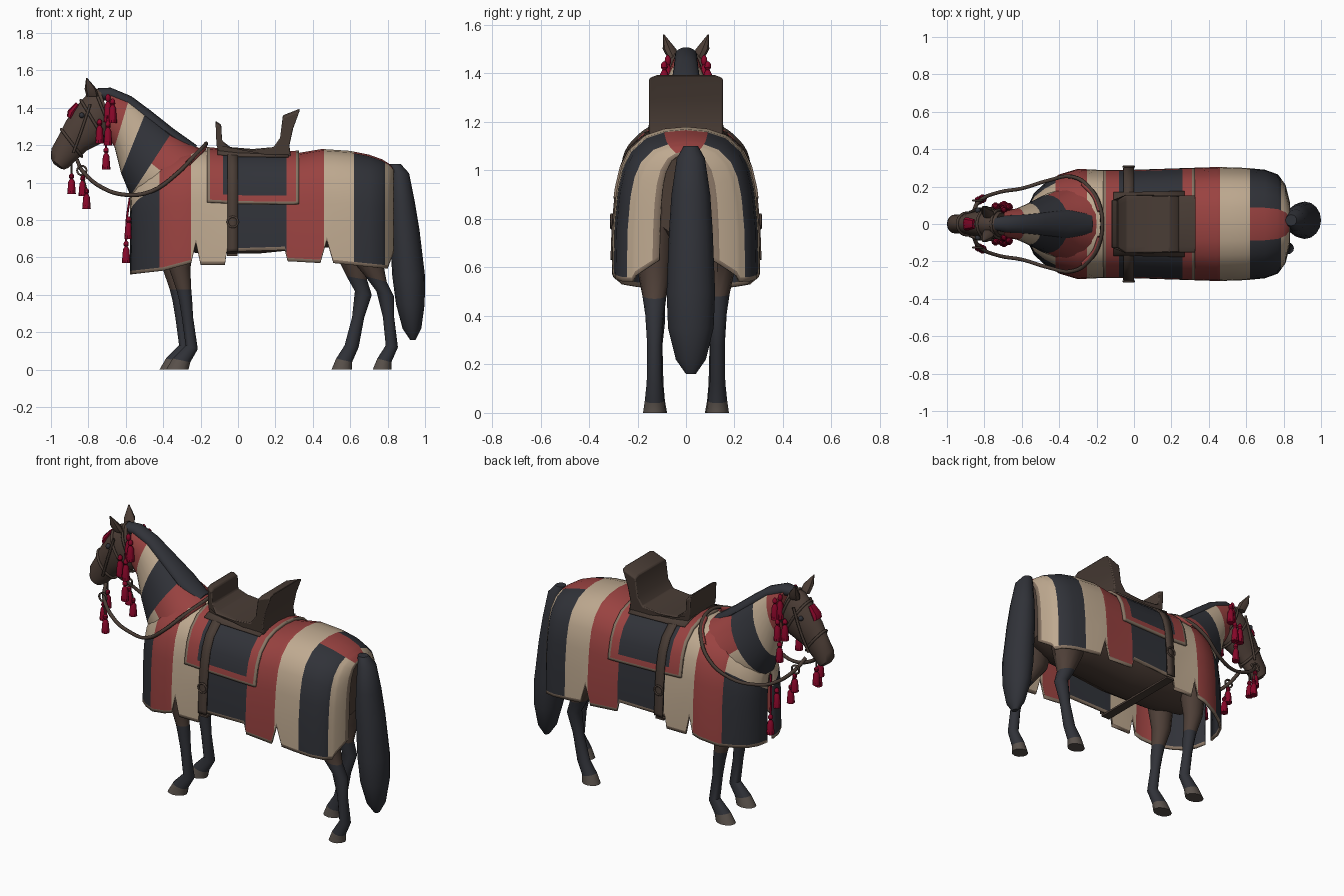
import bpy, bmesh, math

if "Cube" in bpy.data.objects:
    bpy.data.objects.remove(bpy.data.objects["Cube"])

def mat(name, r, g, b):
    m = bpy.data.materials.new(name)
    m.diffuse_color = (r, g, b, 1)
    m.use_nodes = True
    m.node_tree.nodes["Principled BSDF"].inputs["Base Color"].default_value = m.diffuse_color
    return m

COLS = [mat("red cloth", .32, .055, .052), mat("cream cloth", .52, .40, .28),
        mat("navy", .030, .032, .040), mat("tan trim", .25, .18, .13),
        mat("brown coat", .075, .049, .038), mat("leather", .067, .046, .036),
        mat("hoof grey", .10, .082, .07), mat("crimson tassel", .25, .002, .022)]
RED, CREAM, NAVY, TAN, COAT, LEATHER, HOOF, CRIMSON = range(8)

def finish(name, bm, rule=None):
    """Turn a bmesh into an object; rule is a colour, a function of face centre, or None to keep."""
    bmesh.ops.recalc_face_normals(bm, faces=bm.faces)
    if rule is not None:
        for f in bm.faces:
            f.material_index = rule(f.calc_center_median()) if callable(rule) else rule
    me = bpy.data.meshes.new(name)
    bm.to_mesh(me)
    bm.free()
    for m in COLS:
        me.materials.append(m)
    ob = bpy.data.objects.new(name, me)
    bpy.context.collection.objects.link(ob)
    return ob

def loft(name, secs, rule, y=0, side=1, n=16):
    """Ellipse rings (x0, z0, x1, z1, half width[, y]); a list rule gives one colour per band."""
    bm = bmesh.new()
    rings = []
    for s in secs:
        x0, z0, x1, z1, hw = s[:5]
        yc = y + side * (s[5] if len(s) > 5 else 0)
        ring = []
        for k in range(n):
            c, d = math.cos(k * math.tau / n), math.sin(k * math.tau / n)
            ring.append(bm.verts.new(((x0 + x1) / 2 + (x0 - x1) / 2 * c, yc + hw * d,
                                      (z0 + z1) / 2 + (z0 - z1) / 2 * c)))
        rings.append(ring)
    bands = rule if isinstance(rule, list) else None
    for i, (a, b) in enumerate(zip(rings, rings[1:])):
        for k in range(n):
            f = bm.faces.new((a[k], a[(k + 1) % n], b[(k + 1) % n], b[k]))
            if bands:
                f.material_index = bands[i](f.calc_center_median()) if callable(bands[i]) else bands[i]
    bm.faces.new(rings[0])
    bm.faces.new(rings[-1])
    return finish(name, bm, None if bands else rule)

def tube(name, pts, r, col, cyclic=False):
    cu = bpy.data.curves.new(name, 'CURVE')
    cu.dimensions = '3D'
    cu.bevel_depth, cu.bevel_resolution, cu.resolution_u = r, 1, 4
    sp = cu.splines.new('BEZIER')
    sp.bezier_points.add(len(pts) - 1)
    for p, co in zip(sp.bezier_points, pts):
        p.co = co
        p.handle_left_type = p.handle_right_type = 'AUTO'
    sp.use_cyclic_u = cyclic
    cu.materials.append(COLS[col])
    bpy.context.collection.objects.link(bpy.data.objects.new(name, cu))

def lerp(keys, x):
    for a, b in zip(keys, keys[1:]):
        if x <= b[0]:
            t = max(0, (x - a[0]) / (b[0] - a[0]))
            return [p + (q - p) * t for p, q in zip(a[1:], b[1:])]
    return list(keys[-1][1:])

# ---- cloth surface: top height and half width along x, hem with slits, cross profile
BODY = [(-.577, .93, .03), (-.565, .98, .10), (-.535, 1.03, .165), (-.48, 1.08, .215), (-.4, 1.14, .265),
        (-.3, 1.17, .295), (-.2, 1.18, .29), (0, 1.16, .29), (.3, 1.155, .3), (.45, 1.18, .305),
        (.6, 1.17, .3), (.7, 1.15, .29), (.77, 1.125, .265), (.81, 1.10, .21), (.835, 1.07, .11)]
HEM = [(-.58, .51), (-.4, .53), (-.25, .57), (-.225, .68), (-.2, .56), (-.07, .56), (-.06, .63),
       (.25, .64), (.265, .58), (.44, .57), (.475, .69), (.51, .57), (.7, .55), (.8, .54), (.835, .63)]
PROFILE = [(0, 1), (.3, .985), (.55, .94), (.76, .84), (.87, .72), (.93, .58), (.944, .525), (.95, .5), (.985, .3)]

def skin(name, xs, rows, grow, thick, rule):
    """Sheet following the cloth surface; rows counts profile points per side."""
    bm = bmesh.new()
    cols = []
    for x in xs:
        T, hw = lerp(BODY, x)
        hem = lerp(HEM, x)[0]
        half = [((hw + grow) * a, .6 + (T + grow - .6) * b) for a, b in PROFILE]
        half = (half + [(hw + grow, hem + .018), (hw + grow, hem)])[:rows]
        line = [(-y, z) for y, z in half[:0:-1]] + half
        cols.append([bm.verts.new((x, y, z)) for y, z in line])
    for a, b in zip(cols, cols[1:]):
        for k in range(len(a) - 1):
            f = bm.faces.new((a[k], a[k + 1], b[k + 1], b[k]))
            f.material_index = rule(f.calc_center_median(), min(k, len(a) - 2 - k))
    ob = finish(name, bm)
    if ob.data.polygons[len(cols[0]) // 2].normal.z < 0:
        ob.data.flip_normals()
    m = ob.modifiers.new("thickness", 'SOLIDIFY')
    m.thickness, m.offset = thick, -1

def stripes(c, edge):
    if edge == 0 or c.x > .828:
        return TAN
    if c.x > .62 and edge == 9:
        return RED
    if c.x < -.42:
        return CREAM if edge >= 6 else NAVY
    for limit, col in ((-.25, RED), (-.05, CREAM), (.26, NAVY), (.46, RED), (.62, CREAM), (.785, NAVY)):
        if c.x < limit:
            return col
    return CREAM

xs = sorted({k[0] for k in BODY} | {k[0] for k in HEM[1:]} | {-.42, -.05, .26, .46, .62, .785, .828})
skin("striped_cloth", xs, 11, 0, .012, stripes)

# Saddle pad with red frame and tan edge, and girth strap
skin("saddle_pad", [-.165, -.15, -.08, 0, .1, .26, .31, .325], 8, .014, .014,
     lambda c, e: TAN if e == 0 or not -.15 < c.x < .31 else NAVY if 2 <= e <= 4 and -.08 < c.x < .26 else RED)
skin("girth_strap", [-.055, 0], 11, .021, .01, lambda c, e: LEATHER)
bpy.ops.mesh.primitive_cube_add(size=1, location=(-.03, 0, .615))
belly = bpy.context.object
belly.name, belly.scale = "belly_strap", (.055, .6, .012)
belly.data.materials.append(COLS[LEATHER])
for s in (-1, 1):
    tube("girth_buckle", [(-.028 + .028 * math.cos(a), s * .307, .79 + .028 * math.sin(a))
                          for a in (0, 1.57, 3.14, 4.71)], .006, LEATHER, True)

# Neck cloth: slanted striped sections
loft("neck_cloth", [(-.695, 1.5, -.69, 1.24, .07), (-.58, 1.455, -.66, 1.19, .085),
                    (-.49, 1.385, -.625, 1.05, .11), (-.35, 1.275, -.575, .93, .155),
                    (-.27, 1.22, -.50, .86, .19), (-.2, 1.18, -.42, .82, .21)],
     [RED, CREAM, NAVY] + [lambda c: CREAM if c.x < -.41 and c.z < 1.07 else RED] * 2, n=24)
loft("mane", [(-.75, 1.505, -.72, 1.44, .035), (-.68, 1.508, -.68, 1.44, .046), (-.57, 1.462, -.6, 1.4, .05),
              (-.47, 1.388, -.5, 1.32, .06), (-.34, 1.285, -.37, 1.22, .075), (-.22, 1.2, -.24, 1.14, .055)], NAVY)

# Horse body, head, ears, eyes, tail
loft("body", [(-.53, 1.0, -.52, .78, .10), (-.42, 1.08, -.42, .66, .2), (-.2, 1.13, -.2, .62, .24),
              (.1, 1.12, .1, .62, .255), (.4, 1.13, .4, .65, .25), (.65, 1.12, .65, .66, .23),
              (.79, 1.06, .77, .72, .14)], COAT)
loft("head", [(-.74, 1.505, -.67, 1.3, .06), (-.80, 1.48, -.68, 1.24, .08), (-.855, 1.42, -.73, 1.21, .08),
              (-.92, 1.33, -.81, 1.17, .062), (-.965, 1.24, -.865, 1.12, .05),
              (-.998, 1.18, -.905, 1.08, .052), (-1, 1.13, -.93, 1.07, .048),
              (-.985, 1.1, -.95, 1.075, .025)], COAT)
loft("tail", [(.81, 1.1, .87, 1.1, .03), (.815, 1.05, .915, 1.05, .058), (.81, .9, .945, .9, .08),
              (.81, .75, .97, .75, .09), (.825, .5, 1, .5, .1), (.845, .35, .998, .35, .094),
              (.88, .22, .98, .22, .062), (.92, .16, .95, .16, .02)], NAVY, y=.02)
for s in (-1, 1):
    loft("ear", [(-.81, 1.46, -.745, 1.46, .024, .05), (-.82, 1.5, -.755, 1.5, .028, .068),
                 (-.812, 1.56, -.806, 1.56, .003, .092)], COAT, side=s, n=8)
    bpy.ops.mesh.primitive_uv_sphere_add(segments=10, ring_count=6, radius=.015, location=(-.835, s * .073, 1.36))
    bpy.context.object.name = "eye"
    bpy.context.object.data.materials.append(COLS[NAVY])

# Legs: coat on top, dark stockings, grey hooves
def leg_rule(c):
    return COAT if c.z > .46 else HOOF if c.z < .04 else NAVY
def front_leg(dx):
    return [(x0 + dx, z0, x1 + dx, z1, w) for x0, z0, x1, z1, w in
            [(-.43, .78, -.25, .78, .08), (-.41, .56, -.29, .54, .052), (-.365, .43, -.285, .43, .038),
             (-.35, .37, -.28, .37, .038), (-.335, .28, -.275, .28, .028), (-.315, .13, -.25, .11, .032),
             (-.385, .06, -.29, .04, .038), (-.42, 0, -.3, 0, .047)]]
loft("front_leg", front_leg(.035), leg_rule, y=-.125, n=12)
loft("front_leg", front_leg(0), leg_rule, y=.125, n=12)
loft("hind_leg", [(.52, .85, .79, .85, .1), (.58, .62, .77, .6, .075), (.68, .5, .795, .47, .05),
                  (.74, .42, .835, .39, .038), (.775, .28, .835, .28, .03), (.79, .13, .855, .12, .032),
                  (.745, .06, .82, .04, .04), (.72, 0, .82, 0, .047)], leg_rule, y=-.13, n=12)
loft("hind_leg", [(.48, .85, .77, .85, .1), (.52, .62, .72, .6, .075), (.58, .5, .69, .48, .05),
                  (.625, .42, .715, .4, .038), (.61, .28, .675, .28, .03), (.57, .13, .645, .12, .032),
                  (.525, .06, .61, .04, .04), (.5, 0, .61, 0, .047)], leg_rule, y=.13, n=12)

# Saddle: side profile extruded across, pommel narrowed
outline = [(-.12, 1.33), (-.09, 1.31), (-.085, 1.225), (-.04, 1.19), (.08, 1.18), (.19, 1.19), (.225, 1.24),
           (.24, 1.36), (.33, 1.395), (.295, 1.29), (.275, 1.2), (.285, 1.12), (-.09, 1.12), (-.115, 1.2)]
bm = bmesh.new()
rows = []
for y in (-.152, -.12, .12, .152):
    rows.append([bm.verts.new((x, y * (.85 if x < -.06 else 1),
                               z - (.012 if abs(y) > .15 and z > 1.3 else 0))) for x, z in outline])
for a, b in zip(rows, rows[1:]):
    for k in range(len(outline)):
        j = (k + 1) % len(outline)
        bm.faces.new((a[k], a[j], b[j], b[k]))
bm.faces.new(rows[0])
bm.faces.new(rows[-1])
saddle = finish("saddle", bm, LEATHER)
bev = saddle.modifiers.new("soft edges", 'BEVEL')
bev.width, bev.segments = .006, 2
skin("saddle_skirt", [-.11, 0, .1, .27], 3, .022, .012, lambda c, e: LEATHER)

# Bridle, reins
def head_band(name, x0, z0, x1, z1, hw):
    cx, cz = (x0 + x1) / 2, (z0 + z1) / 2
    tube(name, [(cx + (x0 - cx) * math.cos(a), hw * math.sin(a), cz + (z0 - cz) * math.cos(a))
                for a in [k * math.pi / 4 for k in range(8)]], .008, LEATHER, True)
head_band("noseband", -.945, 1.285, -.835, 1.14, .059)
head_band("brow_band", -.84, 1.44, -.705, 1.215, .083)
head_band("head_strap", -.765, 1.495, -.67, 1.26, .075)
half_rein = [(-.86, .06, 1.12), (-.83, .12, 1.06), (-.72, .17, .97), (-.6, .19, .935),
             (-.46, .232, .955), (-.33, .253, 1.045), (-.235, .19, 1.14), (-.185, .1, 1.19)]
tube("reins", half_rein + [(-.17, 0, 1.21)] + [(x, -y, z) for x, y, z in half_rein[::-1]], .011, LEATHER)

# Tassels
def tassel(x, y, top, h, r=.023):
    shape = [(0, .2), (.08, .55), (.2, .6), (.27, .35), (.4, .75), (1, 1)]
    loft("tassel", [(x - r * w, top - h * t, x + r * w, top - h * t, r * w) for t, w in shape], CRIMSON, y=y, n=10)
for s in (-1, 1):
    tube("cheek_strap", [(-.79, s * .082, 1.42), (-.84, s * .078, 1.27), (-.88, s * .062, 1.16)], .008, LEATHER)
    tube("bit_ring", [(-.835 + .025 * math.cos(a), s * .125, 1.065 + .025 * math.sin(a))
                      for a in (0, 1.57, 3.14, 4.71)], .006, LEATHER, True)
    for x, y, top, h in ((-.695, .075, 1.475, .15), (-.67, .09, 1.45, .13), (-.74, .092, 1.34, .13),
                         (-.695, .1, 1.33, .13), (-.705, .095, 1.19, .12), (-.83, .125, 1.04, .11),
                         (-.81, .135, .97, .11)):
        tassel(x, s * y, top, h)
    tube("tassel_cord", [(-.7, s * .095, 1.36), (-.705, s * .1, 1.26), (-.705, s * .095, 1.18)], .005, CRIMSON)
    tube("bit_cord", [(-.835, s * .125, 1.04), (-.82, s * .132, 1.0), (-.81, s * .135, .96)], .005, LEATHER)
    tube("wither_cord", [(-.18, s * .07, 1.19), (-.21, s * .15, 1.16), (-.27, s * .215, 1.1)], .016, RED)
tassel(-.89, 0, 1.05, .11)
tube("chin_cord", [(-.89, 0, 1.12), (-.89, 0, 1.04)], .005, LEATHER)
tassel(-.585, -.05, .82, .12)
tassel(-.598, .03, .69, .12)
tube("chest_cord", [(-.578, 0, .92), (-.595, .02, .8), (-.598, .03, .68)], .006, CRIMSON)
loft("forehead_tassel", [(-.865, 1.43, -.845, 1.41, .025), (-.91, 1.385, -.87, 1.36, .036),
                         (-.915, 1.355, -.885, 1.335, .036)], CRIMSON, n=8)

# Smooth shading with crisp edges
for o in bpy.data.objects:
    o.select_set(o.type == 'MESH')
bpy.context.view_layer.objects.active = saddle
bpy.ops.object.shade_smooth_by_angle(angle=math.radians(35))
